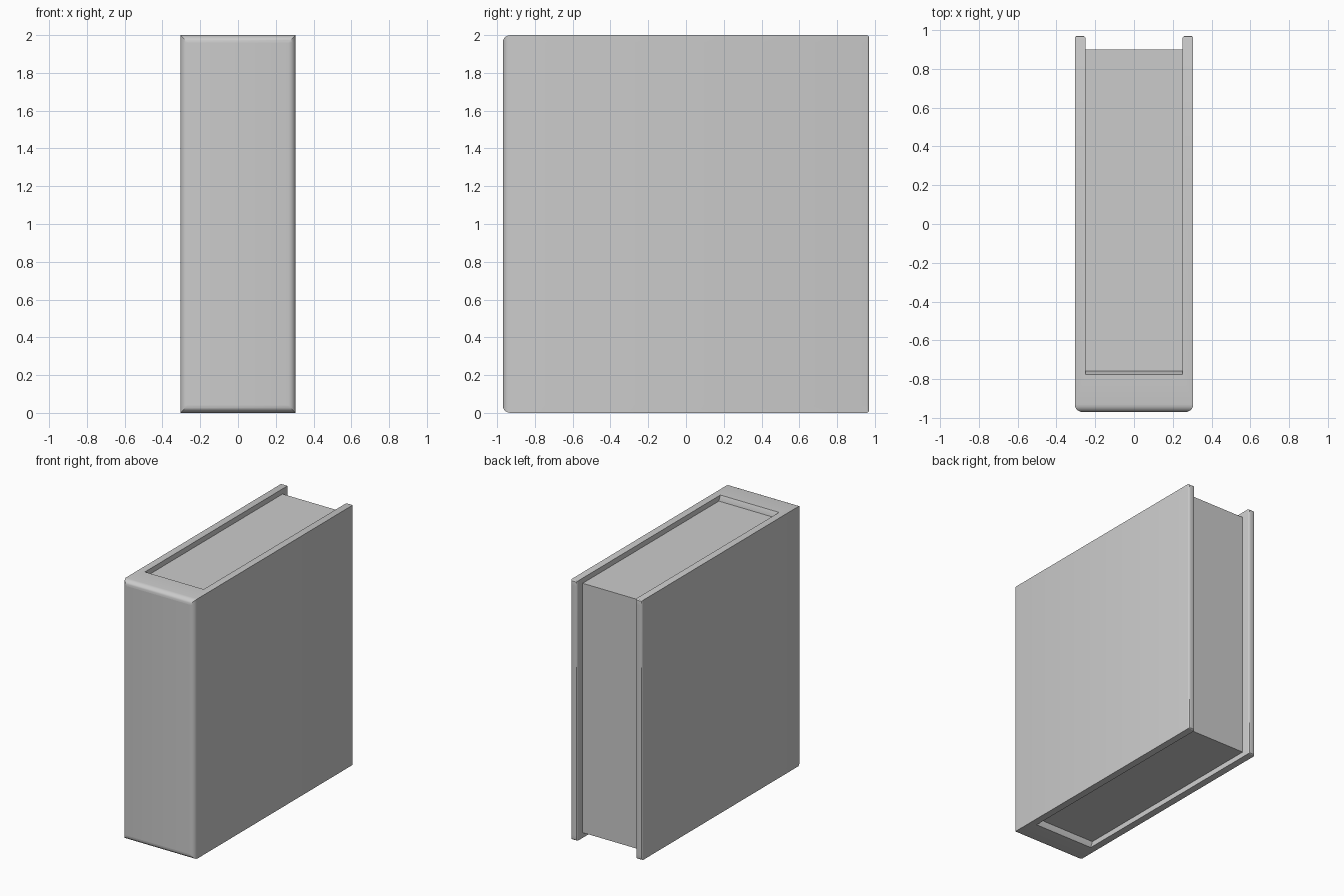
import bpy, bmesh, math

if "Cube" in bpy.data.objects:
    bpy.data.objects.remove(bpy.data.objects["Cube"])

W, D, H = 0.305, 0.97, 2.0      # half width, half depth, height
IN, REC = 0.25, 0.04            # inner half width, page recess
SPINE_EDGE, SPINE_IN = -0.775, -0.757


def finish(bm, name):
    bmesh.ops.recalc_face_normals(bm, faces=bm.faces)
    mesh = bpy.data.meshes.new(name)
    bm.to_mesh(mesh)
    bm.free()
    obj = bpy.data.objects.new(name, mesh)
    bpy.context.collection.objects.link(obj)
    return obj


def bevel_end(bm, y, width, segments):
    # round the outline of the faces lying at one end of the cover
    edges = [e for e in bm.edges
             if all(abs(v.co.y - y) < 1e-5 for v in e.verts)
             and e.calc_face_angle(0) > 0.1]
    bmesh.ops.bevel(bm, geom=edges, offset=width, offset_type='OFFSET',
                    segments=segments, profile=0.5, affect='EDGES')


# Cover: U-shaped section lofted upward, spine wall slanting in at both ends
bm = bmesh.new()
rings = []
for z, y_in in ((0, SPINE_EDGE), (REC, SPINE_IN), (H - REC, SPINE_IN), (H, SPINE_EDGE)):
    profile = [(-W, -D), (W, -D), (W, D), (IN, D), (IN, y_in),
               (-IN, y_in), (-IN, D), (-W, D)]
    rings.append([bm.verts.new((x, y, z)) for x, y in profile])
for low, high in zip(rings, rings[1:]):
    for i in range(8):
        j = (i + 1) % 8
        bm.faces.new((low[i], low[j], high[j], high[i]))
bm.faces.new(rings[0][::-1])
bm.faces.new(rings[-1])
bmesh.ops.recalc_face_normals(bm, faces=bm.faces)
bevel_end(bm, -D, 0.04, 5)
bevel_end(bm, D, 0.014, 3)
cover = finish(bm, "book_cover")
bpy.context.view_layer.objects.active = cover
cover.select_set(True)
bpy.ops.object.shade_smooth_by_angle(angle=math.radians(30))

# Page block: recessed at top, bottom and fore edge
bm = bmesh.new()
bmesh.ops.create_cube(bm, size=1)
y0, y1 = SPINE_IN, 0.90
for v in bm.verts:
    v.co = (v.co.x * 2 * IN, (y0 + y1) / 2 + v.co.y * (y1 - y0),
            H / 2 + v.co.z * (H - 2 * REC))
finish(bm, "page_block")
